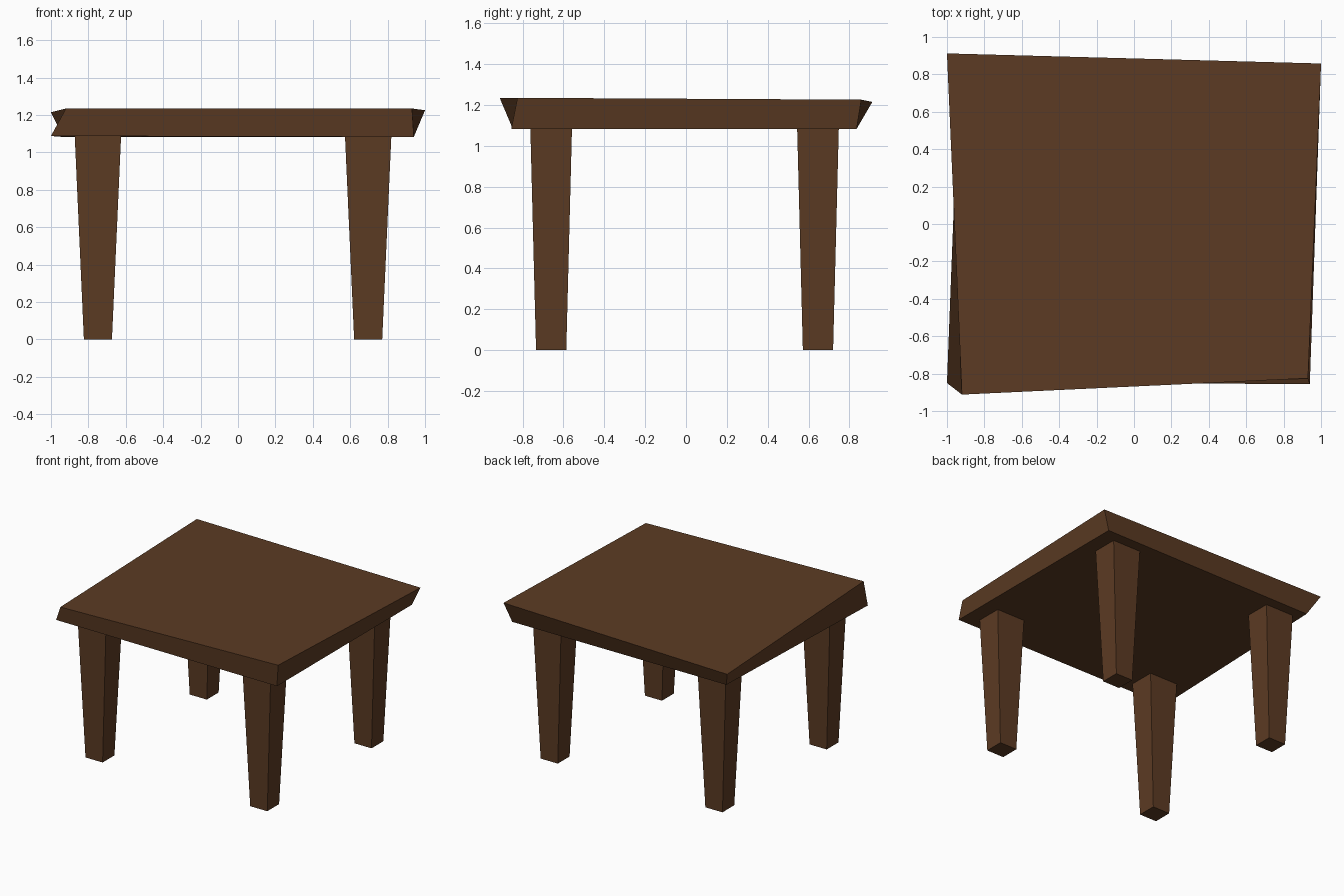
import bpy
from mathutils import Vector

if "Cube" in bpy.data.objects:
    bpy.data.objects.remove(bpy.data.objects["Cube"])

wood = bpy.data.materials.new("dark brown wood")
wood.diffuse_color = (0.107, 0.044, 0.017, 1)
wood.use_nodes = True
wood.node_tree.nodes["Principled BSDF"].inputs["Base Color"].default_value = wood.diffuse_color


def block(name, bottom, top):
    """Six-sided block from a bottom and a top ring of four corners."""
    faces = [(3, 2, 1, 0), (4, 5, 6, 7)]
    faces += [(i, (i + 1) % 4, (i + 1) % 4 + 4, i + 4) for i in range(4)]
    mesh = bpy.data.meshes.new(name)
    mesh.from_pydata([Vector(p) for p in bottom + top], [], faces)
    mesh.materials.append(wood)
    obj = bpy.data.objects.new(name, mesh)
    bpy.context.collection.objects.link(obj)
    return obj


def rect(cx, cy, hx, hy, z):
    return [(cx - hx, cy - hy, z), (cx + hx, cy - hy, z),
            (cx + hx, cy + hy, z), (cx - hx, cy + hy, z)]


# Rough-hewn, slightly skewed slab
block("table_top",
      [(-1.0, -0.85, 1.088), (0.94, -0.855, 1.083), (0.94, 0.835, 1.083), (-0.935, 0.83, 1.083)],
      [(-0.92, -0.912, 1.235), (0.93, -0.825, 1.235), (1.0, 0.858, 1.226), (-1.0, 0.912, 1.215)])

# Four legs tapering towards the floor
for side, x in (("left", -0.749), ("right", 0.696)):
    for end, y in (("front", -0.66), ("back", 0.646)):
        block(f"{end}_{side}_leg",
              rect(x, y, 0.075, 0.074, 0),
              rect(x, y, 0.124, 0.102, 1.09))
